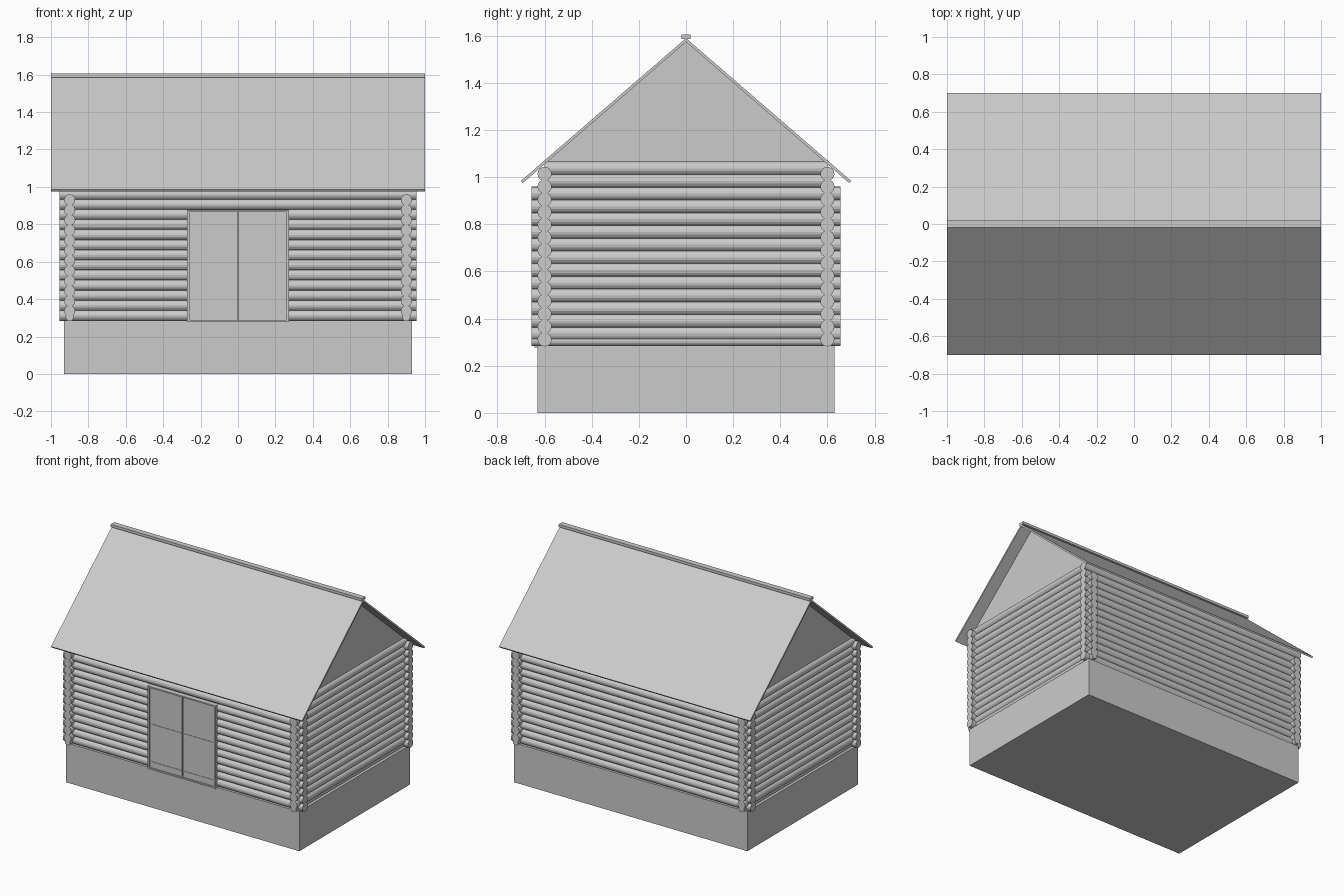
import bpy, bmesh, math
from mathutils import Matrix, Vector

if "Cube" in bpy.data.objects:
    bpy.data.objects.remove(bpy.data.objects["Cube"])

grey = bpy.data.materials.new("plain grey")
grey.diffuse_color = (0.6, 0.6, 0.6, 1)
grey.use_nodes = True
grey.node_tree.nodes["Principled BSDF"].inputs["Base Color"].default_value = grey.diffuse_color


def finish(bm, name):
    bmesh.ops.recalc_face_normals(bm, faces=bm.faces)
    me = bpy.data.meshes.new(name)
    bm.to_mesh(me)
    bm.free()
    me.materials.append(grey)
    ob = bpy.data.objects.new(name, me)
    bpy.context.collection.objects.link(ob)
    return ob


def add_box(bm, x0, x1, y0, y1, z0, z1):
    c = Vector(((x0 + x1) / 2, (y0 + y1) / 2, (z0 + z1) / 2))
    m = Matrix.Translation(c) @ Matrix.Diagonal((x1 - x0, y1 - y0, z1 - z0, 1))
    bmesh.ops.create_cube(bm, size=1, matrix=m)


def box(name, *dims):
    bm = bmesh.new()
    add_box(bm, *dims)
    return finish(bm, name)


def add_log(bm, axis, a, b, side, z, r=0.03):
    """Log along x or y from a to b; side is its position on the other axis."""
    mid = (a + b) / 2
    if axis == 'X':
        m = Matrix.Translation((mid, side, z)) @ Matrix.Rotation(math.pi / 2, 4, 'Y')
    else:
        m = Matrix.Translation((side, mid, z)) @ Matrix.Rotation(math.pi / 2, 4, 'X')
    bmesh.ops.create_cone(bm, cap_ends=True, segments=16, radius1=r, radius2=r,
                          depth=b - a, matrix=m)


def prism(name, profile, x0, x1):
    """Extrude a y-z profile along x."""
    bm = bmesh.new()
    f = bm.faces.new([bm.verts.new((x0, y, z)) for y, z in profile])
    ext = bmesh.ops.extrude_face_region(bm, geom=[f])
    bmesh.ops.translate(bm, vec=(x1 - x0, 0, 0),
                        verts=[v for v in ext['geom'] if isinstance(v, bmesh.types.BMVert)])
    return finish(bm, name)


# Stone base
box("foundation", -0.93, 0.93, -0.63, 0.63, 0, 0.285)

# Log walls, interlocked at the corners
STEP = 0.054
front, back, sides = bmesh.new(), bmesh.new(), bmesh.new()
for i in range(14):
    z = 0.312 + STEP * i
    add_log(back, 'X', -0.955, 0.955, 0.6, z)
    if z < 0.88:
        add_log(front, 'X', -0.955, -0.265, -0.6, z)
        add_log(front, 'X', 0.265, 0.955, -0.6, z)
    else:
        add_log(front, 'X', -0.955, 0.955, -0.6, z)
    end = 0.655 if i < 12 else 0.6
    for x in (-0.9, 0.9):
        add_log(sides, 'Y', -end, end, x, z + STEP / 2 - 0.003)
for x in (-0.9, 0.9):
    add_log(sides, 'Y', -0.655, 0.655, x, 0.305, 0.022)
finish(front, "front_wall_logs")
finish(back, "back_wall_logs")
finish(sides, "side_wall_logs")

# Double door with thin frame
frame = bmesh.new()
for s in (-1, 1):
    add_box(frame, min(s * 0.26, s * 0.272), max(s * 0.26, s * 0.272), -0.642, -0.57, 0.278, 0.875)
add_box(frame, -0.26, 0.26, -0.642, -0.57, 0.865, 0.875)
add_box(frame, -0.26, 0.26, -0.642, -0.57, 0.278, 0.288)
finish(frame, "door_frame")
leaves = bmesh.new()
add_box(leaves, -0.26, -0.004, -0.632, -0.59, 0.288, 0.865)
add_box(leaves, 0.004, 0.26, -0.632, -0.59, 0.288, 0.865)
for z in (0.33, 0.60):
    add_box(leaves, -0.26, -0.004, -0.635, -0.631, z - 0.003, z + 0.003)
    add_box(leaves, 0.004, 0.26, -0.635, -0.631, z - 0.003, z + 0.003)
finish(leaves, "door_leaves")
box("door_centre_strip", -0.006, 0.006, -0.615, -0.595, 0.288, 0.865)

# Gable ends above the side walls
for s, n in ((-1, "left"), (1, "right")):
    prism(n + "_gable", [(-0.6, 1.065), (0.6, 1.065), (0, 1.58)], s * 0.9 - 0.01, s * 0.9 + 0.01)

# Roof slopes and ridge cap
for s, n in ((-1, "front"), (1, "back")):
    prism(n + "_roof", [(0, 1.59), (s * 0.7, 0.985), (s * 0.693, 0.975), (0, 1.574)], -1, 1)
prism("ridge_cap", [(-0.02, 1.586), (0.02, 1.586), (0.02, 1.605), (-0.02, 1.605)], -1, 1)
